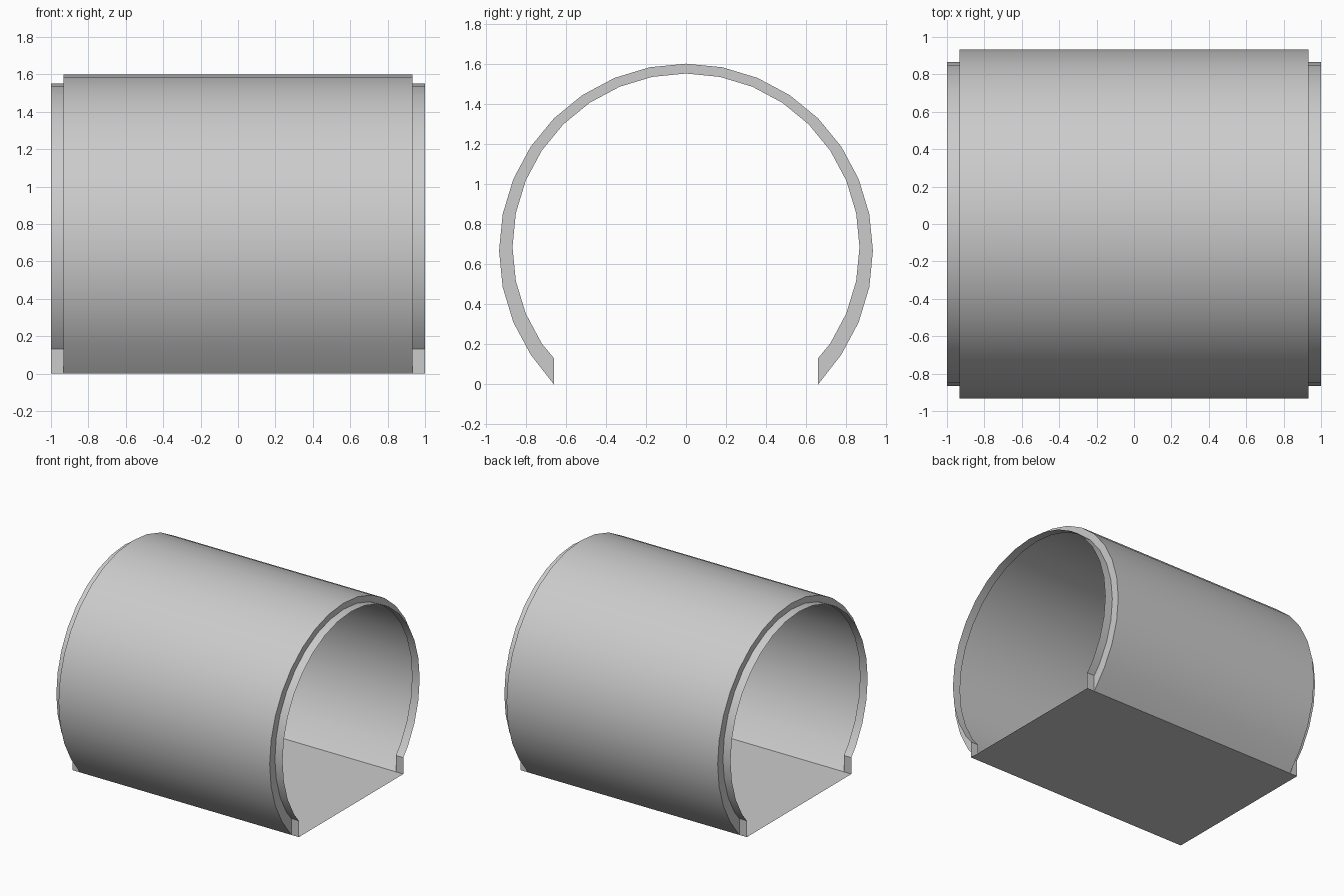
import bpy, bmesh
from math import sin, cos, radians

cube = bpy.data.objects.get("Cube")
if cube:
    bpy.data.objects.remove(cube)

BODY_X, LIP_X = 0.933, 1.0      # half lengths of body and lips
HALF_FLOOR = 0.66               # half width of the floor
STEPS = 24                      # facets over a 270 degree arc

grey = bpy.data.materials.new("light grey")
grey.use_nodes = True
grey.diffuse_color = (0.6, 0.6, 0.6, 1)
grey.node_tree.nodes["Principled BSDF"].inputs["Base Color"].default_value = grey.diffuse_color


def arc(radius, centre_z, end_z):
    """Arc open at the bottom, its ends trimmed to the floor edges."""
    pts = []
    for i in range(1, STEPS):
        a = radians(-45 + 270 * i / STEPS)
        pts.append((radius * cos(a), centre_z + radius * sin(a)))
    corners = [(HALF_FLOOR, 0), (HALF_FLOOR, end_z)]
    return corners + pts + [(-y, z) for y, z in reversed(corners)]


def finish(name, bm):
    mesh = bpy.data.meshes.new(name)
    bm.to_mesh(mesh)
    bm.free()
    mesh.materials.append(grey)
    obj = bpy.data.objects.new(name, mesh)
    bpy.context.collection.objects.link(obj)
    return obj


# Curved shell: narrow lip, step, wide body, step, narrow lip
outer = arc(0.933, 0.667, 0)
inner = arc(0.866, 0.685, 0.131)
sections = [(-LIP_X, inner), (-BODY_X, inner), (-BODY_X, outer),
            (BODY_X, outer), (BODY_X, inner), (LIP_X, inner)]
bm = bmesh.new()
rings = [[bm.verts.new((x, y, z)) for y, z in prof] for x, prof in sections]
for a, b in zip(rings, rings[1:]):
    for i in range(len(a) - 1):
        bm.faces.new((a[i], b[i], b[i + 1], a[i + 1]))
bmesh.ops.remove_doubles(bm, verts=bm.verts, dist=0.0005)
bmesh.ops.recalc_face_normals(bm, faces=bm.faces)
bm.normal_update()
top = max(bm.faces, key=lambda f: f.calc_center_median().z)
if top.normal.z < 0:
    bmesh.ops.reverse_faces(bm, faces=bm.faces)
shell = finish("curved_shell", bm)

bpy.ops.object.select_all(action='DESELECT')
shell.select_set(True)
bpy.context.view_layer.objects.active = shell
bpy.ops.object.shade_smooth_by_angle(angle=radians(30))

# Flat floor closing the bottom
bm = bmesh.new()
bm.faces.new([bm.verts.new((sx * LIP_X, sy * HALF_FLOOR, 0))
              for sx, sy in ((-1, -1), (-1, 1), (1, 1), (1, -1))])
finish("floor", bm)
